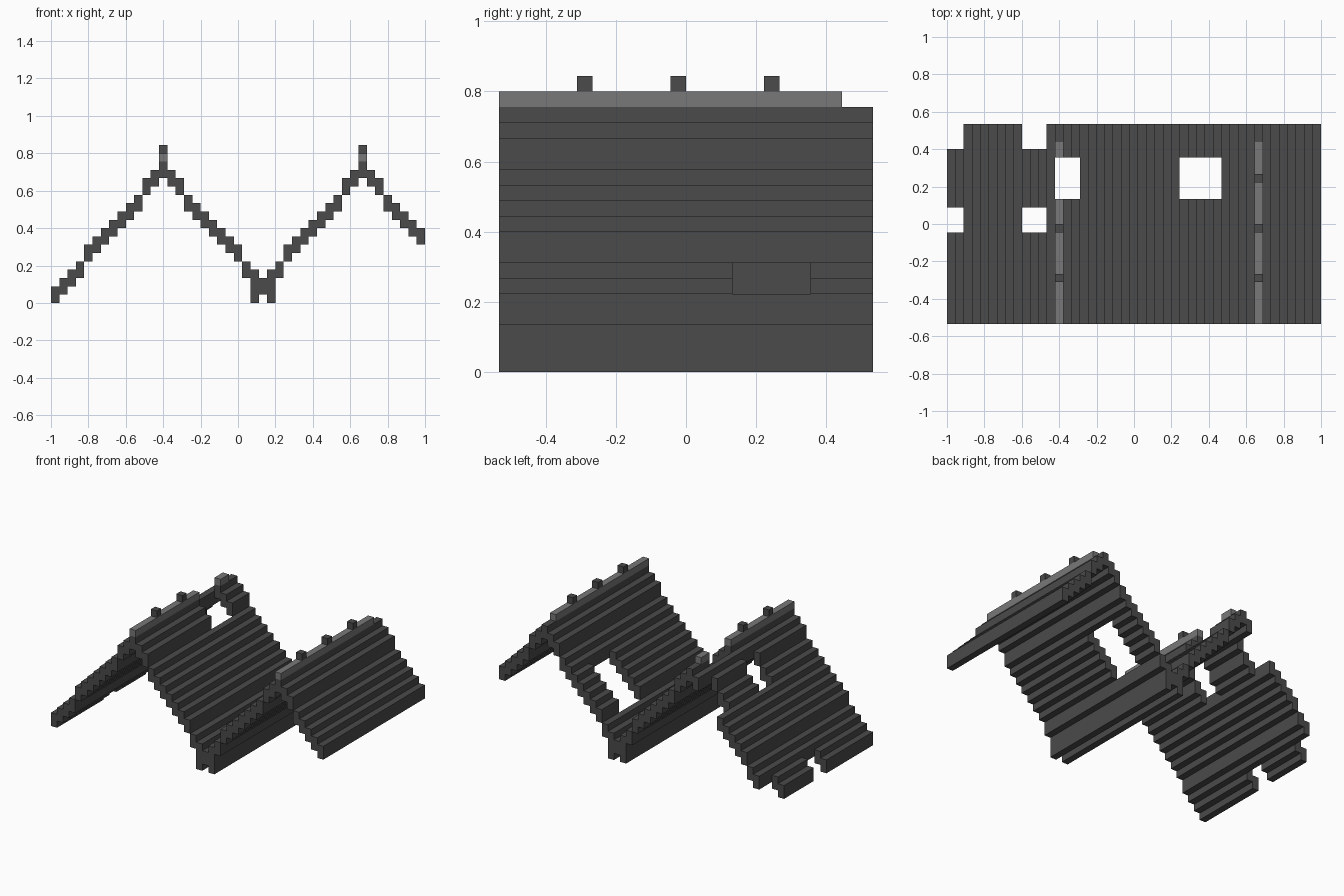
import bpy
import bmesh
from mathutils import Vector

cube = bpy.data.objects.get("Cube")
if cube:
    bpy.data.objects.remove(cube, do_unlink=True)

COLS, ROWS = 45, 24          # block counts across and deep
U = 2 / COLS                 # block size
ORIGIN = Vector((-1, -ROWS * U / 2, 0))
PEAKS = (13, 37)
VALLEY = 25


def material(name, value):
    mat = bpy.data.materials.new(name)
    mat.use_nodes = True
    colour = (value, value, value, 1)
    mat.diffuse_color = colour
    bsdf = mat.node_tree.nodes["Principled BSDF"]
    bsdf.inputs["Base Color"].default_value = colour
    bsdf.inputs["Roughness"].default_value = 0.9
    return mat


dark = material("dark slate", 0.069)
light = material("light stone", 0.188)


def block(x0, x1, y0, y1, z0, z1):
    """Block cells in a half-open box."""
    return {(x, y, z) for x in range(x0, x1)
            for y in range(y0, y1) for z in range(z0, z1)}


def slope(x):
    """Underside height of the roof: single steps with two double steps."""
    d = min(abs(x - p) for p in PEAKS)
    return 15 - d - (d >= 3) - (d >= 10)


# Openings through the roof
holes = set()
for x0, x1 in ((0, 2), (9, 12)):
    holes |= block(x0, x1, 11, 14, 0, 20) | block(x0, x1, 21, 24, 0, 20)
holes |= block(13, 16, 15, 20, 0, 20) | block(28, 33, 15, 20, 0, 20)

# Parts as sets of cells
parts = {}


def add_part(name, cells, mat):
    parts[name] = (cells - holes, mat)


def roof(x0, x1):
    cells = set()
    for x in range(x0, x1):
        cells |= block(x, x + 1, 0, ROWS, slope(x), slope(x) + 2)
    return cells


add_part("right_gable_roof", roof(0, VALLEY - 1), dark)
add_part("left_gable_roof", roof(VALLEY + 2, COLS), dark)

# Valley gutter with two feet
gutter = block(VALLEY, VALLEY + 1, 0, ROWS, 1, 3)
for x in (VALLEY - 1, VALLEY + 1):
    gutter |= block(x, x + 1, 0, ROWS, 0, 4)
add_part("valley_gutter", gutter, dark)

# Ridge caps and the studs on them
for side, p in zip(("right", "left"), PEAKS):
    add_part(side + "_ridge_cap", block(p, p + 1, 0, 22, 17, 18), light)
    studs = set()
    for y in (5, 11, 17):
        studs |= block(p, p + 1, y, y + 1, 18, 19)
    add_part(side + "_ridge_studs", studs, dark)

solid = set().union(*(cells for cells, _ in parts.values()))


def runs(values):
    """Join consecutive numbers into half-open spans."""
    spans = []
    for v in sorted(values):
        if spans and spans[-1][1] == v:
            spans[-1][1] = v + 1
        else:
            spans.append([v, v + 1])
    return spans


def quad(bm, corners):
    bm.faces.new([bm.verts.new(ORIGIN + Vector(c) * U) for c in corners])


def build(name, cells, mat):
    bm = bmesh.new()
    # Long strips facing sideways, up and down
    for dx, dz in ((1, 0), (-1, 0), (0, 1), (0, -1)):
        strips = {}
        for x, y, z in cells:
            if (x + dx, y, z + dz) not in solid:
                strips.setdefault((x, z), []).append(y)
        for (x, z), ys in strips.items():
            for a, b in runs(ys):
                if dx:
                    px = x + (dx > 0)
                    pts = [(px, a, z), (px, b, z), (px, b, z + 1), (px, a, z + 1)]
                else:
                    pz = z + (dz > 0)
                    pts = [(x, a, pz), (x + 1, a, pz), (x + 1, b, pz), (x, b, pz)]
                quad(bm, pts if dx + dz > 0 else pts[::-1])
    # End faces towards the front and back
    for x, y, z in cells:
        for dy in (1, -1):
            if (x, y + dy, z) not in solid:
                py = y + (dy > 0)
                pts = [(x, py, z), (x, py, z + 1), (x + 1, py, z + 1), (x + 1, py, z)]
                quad(bm, pts if dy > 0 else pts[::-1])
    bmesh.ops.remove_doubles(bm, verts=bm.verts[:], dist=U / 100)
    mesh = bpy.data.meshes.new(name)
    bm.to_mesh(mesh)
    bm.free()
    mesh.materials.append(mat)
    bpy.context.collection.objects.link(bpy.data.objects.new(name, mesh))


for name, (cells, mat) in parts.items():
    build(name, cells, mat)
